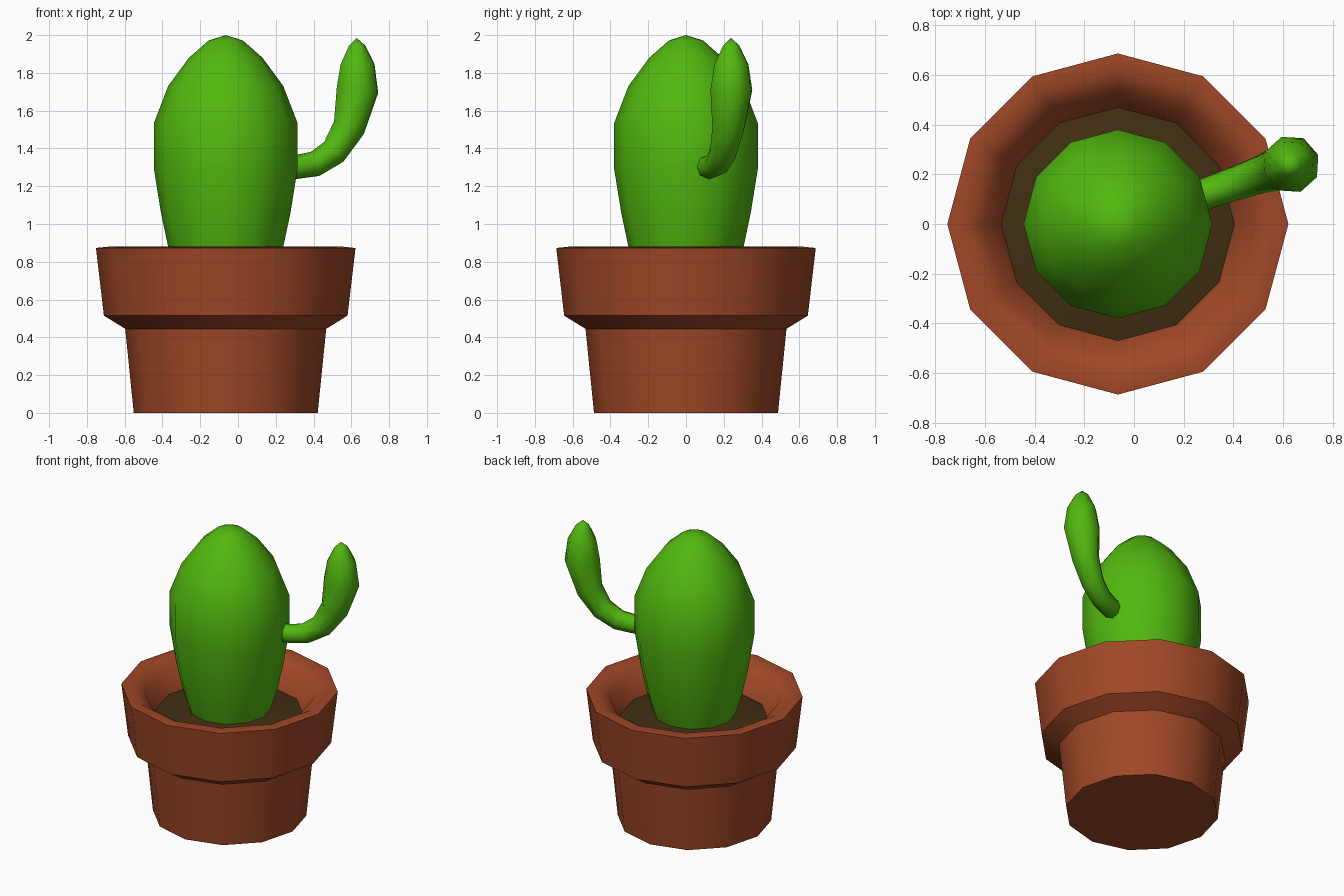
import bpy, bmesh, math
from mathutils import Vector

if "Cube" in bpy.data.objects:
    bpy.data.objects.remove(bpy.data.objects["Cube"])

CX = -0.065  # axis of the pot


def material(name, rgb):
    m = bpy.data.materials.new(name)
    m.diffuse_color = (*rgb, 1)
    m.use_nodes = True
    m.node_tree.nodes["Principled BSDF"].inputs["Base Color"].default_value = m.diffuse_color
    return m


def skin(name, rings, tips, mat, angle):
    """Join rings of points into a tube; tips = (start, end): point, 'flat' or None."""
    bm = bmesh.new()
    loops = [[bm.verts.new(p) for p in ring] for ring in rings]
    n = len(loops[0])
    for a, b in zip(loops, loops[1:]):
        for i in range(n):
            j = (i + 1) % n
            bm.faces.new((a[i], a[j], b[j], b[i]))
    for loop, tip in ((loops[0], tips[0]), (loops[-1], tips[1])):
        if tip == 'flat':
            bm.faces.new(loop)
        elif tip is not None:
            t = bm.verts.new(tip)
            for i in range(n):
                bm.faces.new((loop[i], loop[(i + 1) % n], t))
    bmesh.ops.recalc_face_normals(bm, faces=bm.faces)
    me = bpy.data.meshes.new(name)
    bm.to_mesh(me)
    bm.free()
    me.materials.append(mat)
    ob = bpy.data.objects.new(name, me)
    bpy.context.collection.objects.link(ob)
    bpy.ops.object.select_all(action='DESELECT')
    ob.select_set(True)
    bpy.context.view_layer.objects.active = ob
    bpy.ops.object.shade_smooth_by_angle(angle=math.radians(angle))
    return ob


def lathe(profile, n=12):
    return [[(CX + r * math.cos(math.tau * i / n), r * math.sin(math.tau * i / n), z)
             for i in range(n)] for r, z in profile]


terracotta = material("terracotta", (0.35, 0.064, 0.02))
soil_brown = material("soil brown", (0.055, 0.028, 0.006))
green = material("cactus green", (0.085, 0.48, 0.005))

# Pot: body, collar, lip and inner wall
skin("pot", lathe([(0.487, 0), (0.532, 0.445), (0.645, 0.515), (0.687, 0.873),
                   (0.62, 0.88), (0.54, 0.83), (0.47, 0.70)]), ('flat', None), terracotta, 40)

# Soil: slightly mounded disc
skin("soil", lathe([(0.47, 0.70), (0.25, 0.74)]), (None, (CX, 0, 0.745)), soil_brown, 40)

# Cactus body
skin("cactus_body", lathe([(0.255, 0.72), (0.305, 0.88), (0.343, 1.06), (0.38, 1.29),
                           (0.38, 1.535), (0.305, 1.73), (0.195, 1.88), (0.09, 1.972)]),
     ('flat', (CX, 0, 2.0)), green, 60)

# Cactus arm: swelling tube in a vertical plane, (distance from axis, z, radius)
path = [(0.30, 1.303, 0.063), (0.40, 1.303, 0.064), (0.50, 1.318, 0.068), (0.605, 1.382, 0.075),
        (0.69, 1.51, 0.09), (0.738, 1.71, 0.117), (0.738, 1.845, 0.095), (0.735, 1.945, 0.045)]
out = Vector((math.cos(math.radians(19)), math.sin(math.radians(19)), 0))
side = Vector((-out.y, out.x, 0))
up = Vector((0, 0, 1))
axis = Vector((CX, 0, 0))
rings = []
for k, (u, z, r) in enumerate(path):
    a, b = path[max(k - 1, 0)], path[min(k + 1, len(path) - 1)]
    along = (out * (b[0] - a[0]) + up * (b[1] - a[1])).normalized()
    normal = side.cross(along)
    centre = axis + out * u + up * z
    rings.append([centre + (normal * math.cos(math.tau * i / 8)
                            + side * math.sin(math.tau * i / 8)) * r for i in range(8)])
skin("cactus_arm", rings, ('flat', axis + out * 0.733 + up * 1.985), green, 75)
